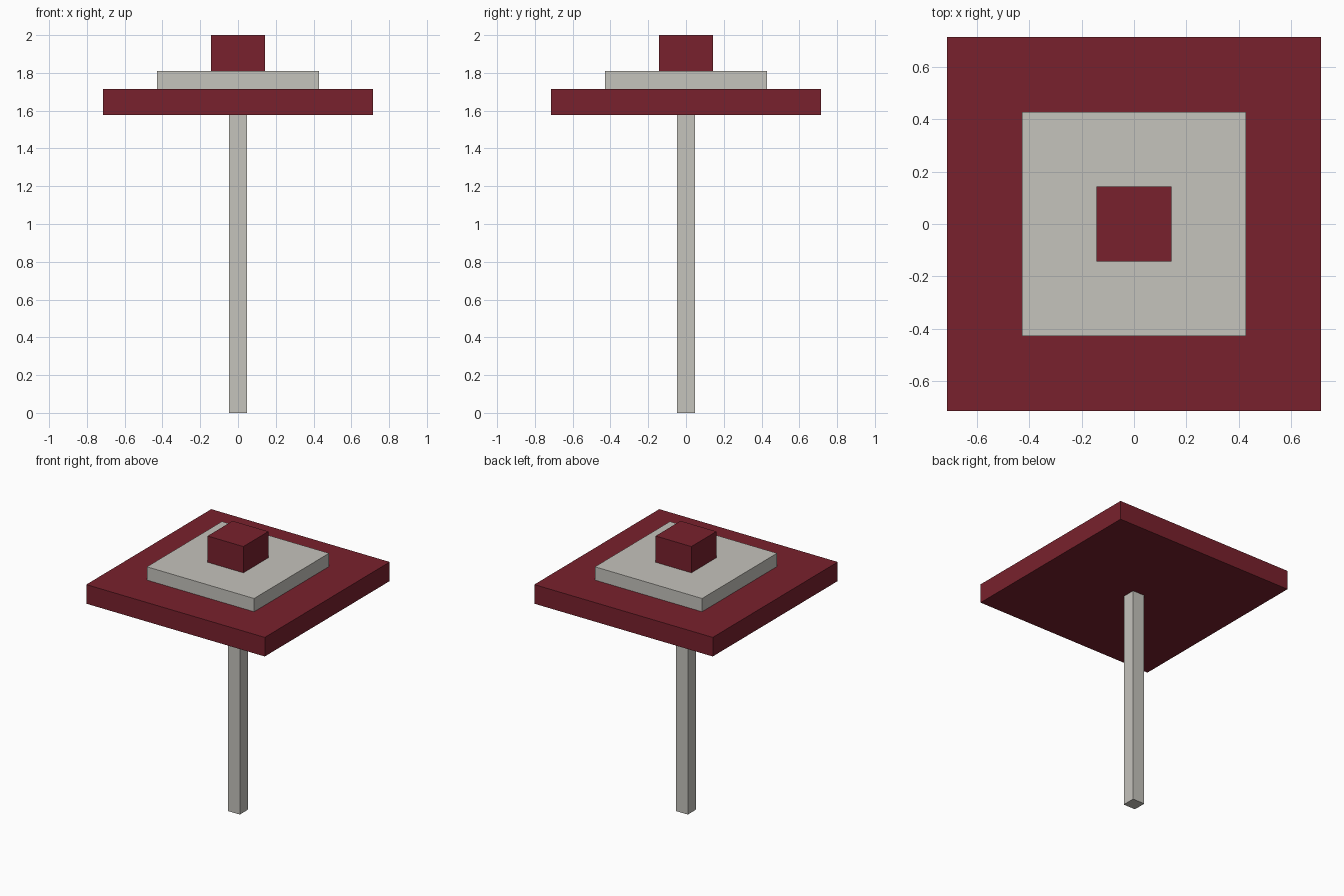
import bpy
import bmesh
from mathutils import Matrix

if "Cube" in bpy.data.objects:
    bpy.data.objects.remove(bpy.data.objects["Cube"])


def material(name, color):
    m = bpy.data.materials.new(name)
    m.diffuse_color = (*color, 1.0)
    m.use_nodes = True
    m.node_tree.nodes["Principled BSDF"].inputs["Base Color"].default_value = m.diffuse_color
    return m


RED = material("dark red", (0.19, 0.0152, 0.026))
GREY = material("light warm grey", (0.56, 0.546, 0.505))


def slab(name, half, z0, z1, mat):
    """Square box centred on the z axis, from z0 to z1."""
    bm = bmesh.new()
    size = Matrix.Diagonal((2 * half, 2 * half, z1 - z0, 1))
    bmesh.ops.create_cube(bm, size=1, matrix=Matrix.Translation((0, 0, (z0 + z1) / 2)) @ size)
    mesh = bpy.data.meshes.new(name)
    bm.to_mesh(mesh)
    bm.free()
    mesh.materials.append(mat)
    obj = bpy.data.objects.new(name, mesh)
    bpy.context.collection.objects.link(obj)


# Pole, then the three stacked canopy tiers
slab("pole", 0.0476, 0.0, 1.576, GREY)
slab("canopy_lower_tier", 0.714, 1.576, 1.714, RED)
slab("canopy_middle_tier", 0.4286, 1.714, 1.81, GREY)
slab("canopy_top_cap", 0.143, 1.81, 2.0, RED)
